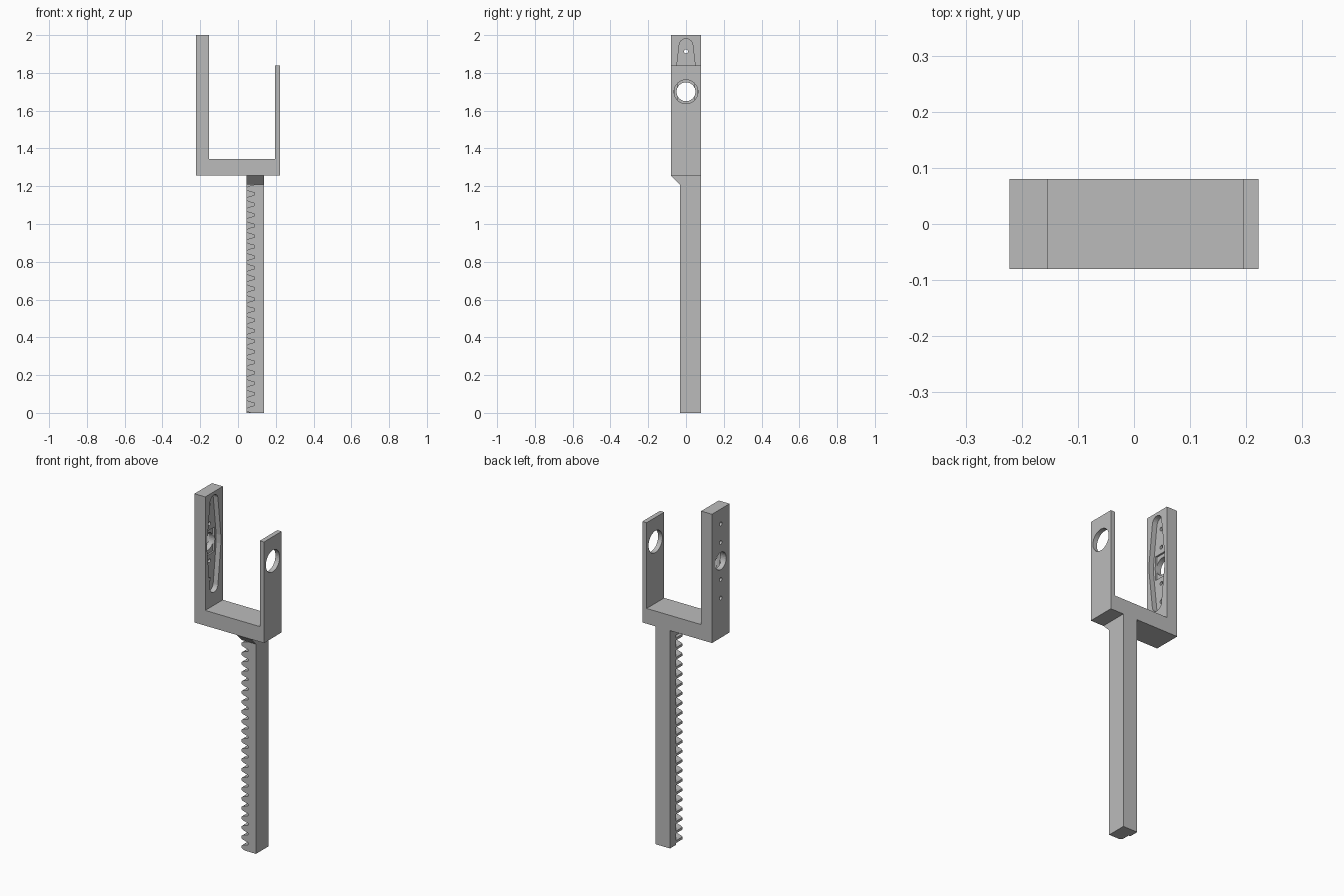
import bpy, bmesh, math

cube = bpy.data.objects.get("Cube")
if cube:
    bpy.data.objects.remove(cube, do_unlink=True)

grey = bpy.data.materials.new("plain_grey")
grey.use_nodes = True
grey.diffuse_color = (0.5, 0.5, 0.5, 1)
grey.node_tree.nodes["Principled BSDF"].inputs["Base Color"].default_value = (0.5, 0.5, 0.5, 1)


def prisms(name, outlines, axis, lo, hi):
    """Extrude closed outlines along x (outline in y,z) or y (outline in x,z)."""
    bm = bmesh.new()
    for outline in outlines:
        place = (lambda a, b: (lo, a, b)) if axis == "x" else (lambda a, b: (a, lo, b))
        face = bm.faces.new([bm.verts.new(place(a, b)) for a, b in outline])
        new = bmesh.ops.extrude_face_region(bm, geom=[face])["geom"]
        shift = (hi - lo, 0, 0) if axis == "x" else (0, hi - lo, 0)
        bmesh.ops.translate(bm, vec=shift, verts=[v for v in new if isinstance(v, bmesh.types.BMVert)])
    bmesh.ops.recalc_face_normals(bm, faces=bm.faces)
    mesh = bpy.data.meshes.new(name)
    bm.to_mesh(mesh)
    bm.free()
    mesh.materials.append(grey)
    obj = bpy.data.objects.new(name, mesh)
    bpy.context.collection.objects.link(obj)
    return obj


def cut(obj, cutter):
    """Subtract the cutter, bake the result and remove the cutter."""
    cutter.hide_render = True
    mod = obj.modifiers.new("cut", "BOOLEAN")
    mod.operation = "DIFFERENCE"
    mod.solver = "EXACT"
    mod.object = cutter
    graph = bpy.context.evaluated_depsgraph_get()
    baked = bpy.data.meshes.new_from_object(obj.evaluated_get(graph))
    obj.modifiers.clear()
    obj.data = baked
    bpy.data.objects.remove(cutter, do_unlink=True)


def circle(z, r, n):
    return [(r * math.cos(math.tau * i / n), z + r * math.sin(math.tau * i / n)) for i in range(n)]


BASE, TOP, HUB = 1.257, 2.0, 1.70
HALF_X, HALF_Y = 0.222, 0.08
ARM_IN, PLATE_IN = -0.153, 0.195

# U-shaped fork: tall thick arm, bridge and short thin plate
fork = prisms("fork", [[(-HALF_X, BASE), (HALF_X, BASE), (HALF_X, 1.84), (PLATE_IN, 1.84),
                        (PLATE_IN, 1.345), (ARM_IN, 1.345), (ARM_IN, TOP), (-HALF_X, TOP)]],
              "y", -HALF_Y, HALF_Y)

# Round hole in the thin plate
cut(fork, prisms("plate_hole", [circle(HUB, 0.063, 40)], "x", 0.15, 0.3))

# Tapered pocket in the inner side of the thick arm, rounded at both ends
tip = [(0.036 * math.cos(math.pi * i / 12), 0.245 + 0.036 * math.sin(math.pi * i / 12)) for i in range(13)]
upper = [(0.062, 0.025)] + tip + [(-0.062, 0.025)]
pocket = [(y, HUB + z) for y, z in upper] + [(-y, HUB - z) for y, z in upper]
cut(fork, prisms("arm_pocket", [pocket], "x", ARM_IN - 0.03, ARM_IN + 0.05))

# Deeper step around the hub
step = [(0.045, HUB - 0.07), (0.045, HUB + 0.07), (-0.045, HUB + 0.07), (-0.045, HUB - 0.07)]
cut(fork, prisms("hub_step", [step], "x", ARM_IN - 0.04, ARM_IN + 0.05))

# Hub hole and four screw holes through the thick arm
holes = [circle(HUB, 0.05, 32)] + [circle(HUB + k * 0.107, 0.011, 12) for k in (-2, -1, 1, 2)]
cut(fork, prisms("arm_holes", holes, "x", -0.3, -0.1))

# Rack bar with a sloped gusset under the bridge
rack = prisms("rack_bar", [[(-0.033, 0), (HALF_Y, 0), (HALF_Y, BASE), (-HALF_Y, BASE), (-0.033, 1.21)]],
              "x", 0.046, 0.138)

# Tooth gaps cut into the front half of the bar's right side
flank = [(0.03, 0.022), (0.046, 0.021), (0.055, 0.015), (0.072, 0.010), (0.088, 0.006)]
gaps = []
for k in range(-1, 22):
    c = 0.045 + 0.0557 * k
    outline = [(x, c + h) for x, h in flank] + [(x, c - h) for x, h in reversed(flank)]
    gaps.append([(x, min(z, 1.21 + 0.0001 * i)) for i, (x, z) in enumerate(outline)])
cut(rack, prisms("tooth_gaps", gaps, "y", -0.1, 0.025))
